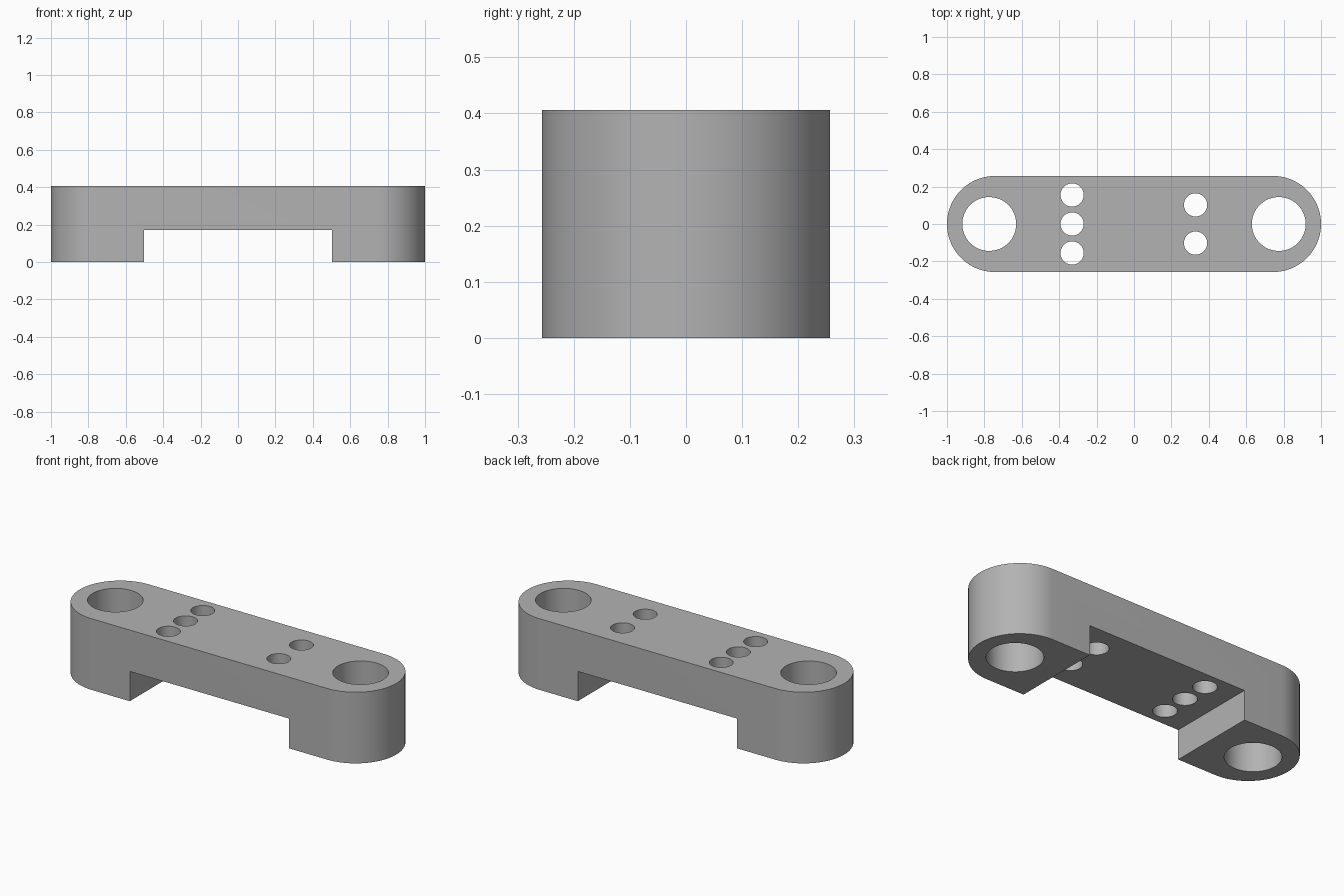
import bpy
import bmesh
from math import pi, cos, sin, radians

default_cube = bpy.data.objects.get("Cube")
if default_cube:
    bpy.data.objects.remove(default_cube, do_unlink=True)

HEIGHT, RADIUS, END_X = 0.406, 0.257, 0.743
NOTCH_X, NOTCH_Z = 0.503, 0.17

grey = bpy.data.materials.new("plain grey")
grey.use_nodes = True
grey.diffuse_color = (0.45, 0.45, 0.45, 1)
grey.node_tree.nodes["Principled BSDF"].inputs["Base Color"].default_value = grey.diffuse_color


def prism(name, outline, z0, z1):
    """Extrude a flat outline from z0 up to z1."""
    bm = bmesh.new()
    face = bm.faces.new([bm.verts.new((x, y, z0)) for x, y in outline])
    top = bmesh.ops.extrude_face_region(bm, geom=[face])["geom"]
    verts = [v for v in top if isinstance(v, bmesh.types.BMVert)]
    bmesh.ops.translate(bm, verts=verts, vec=(0, 0, z1 - z0))
    bmesh.ops.recalc_face_normals(bm, faces=bm.faces)
    mesh = bpy.data.meshes.new(name)
    bm.to_mesh(mesh)
    bm.free()
    mesh.materials.append(grey)
    obj = bpy.data.objects.new(name, mesh)
    bpy.context.collection.objects.link(obj)
    return obj


def arc(cx, cy, r, start, sweep, steps):
    return [(cx + r * cos(start + sweep * i / steps),
             cy + r * sin(start + sweep * i / steps)) for i in range(steps + 1)]


# Round-ended bar
outline = arc(END_X, 0, RADIUS, -pi / 2, pi, 40) + arc(-END_X, 0, RADIUS, pi / 2, pi, 40)
bar = prism("mounting_bar", outline, 0, HEIGHT)

# Notch under the middle
cutters = [prism("notch_cutter", [(-NOTCH_X, -1), (NOTCH_X, -1), (NOTCH_X, 1), (-NOTCH_X, 1)],
                 -0.2, NOTCH_Z)]

# Large end holes, a row of three and a row of two small holes
holes = [(side * 0.774, 0, 0.144) for side in (-1, 1)]
holes += [(-0.331, y, 0.062) for y in (-0.155, 0, 0.155)]
holes += [(0.329, y, 0.062) for y in (-0.102, 0.102)]
for x, y, r in holes:
    cutters.append(prism("hole_cutter", arc(x, y, r, 0, 2 * pi, 64)[:-1], -0.2, HEIGHT + 0.2))

bpy.ops.object.select_all(action="DESELECT")
bpy.context.view_layer.objects.active = bar
bar.select_set(True)
for cutter in cutters:
    mod = bar.modifiers.new("cut", "BOOLEAN")
    mod.operation, mod.solver, mod.object = "DIFFERENCE", "EXACT", cutter
    bpy.ops.object.modifier_apply(modifier=mod.name)
    bpy.data.objects.remove(cutter, do_unlink=True)
bpy.ops.object.shade_smooth_by_angle(angle=radians(30))
